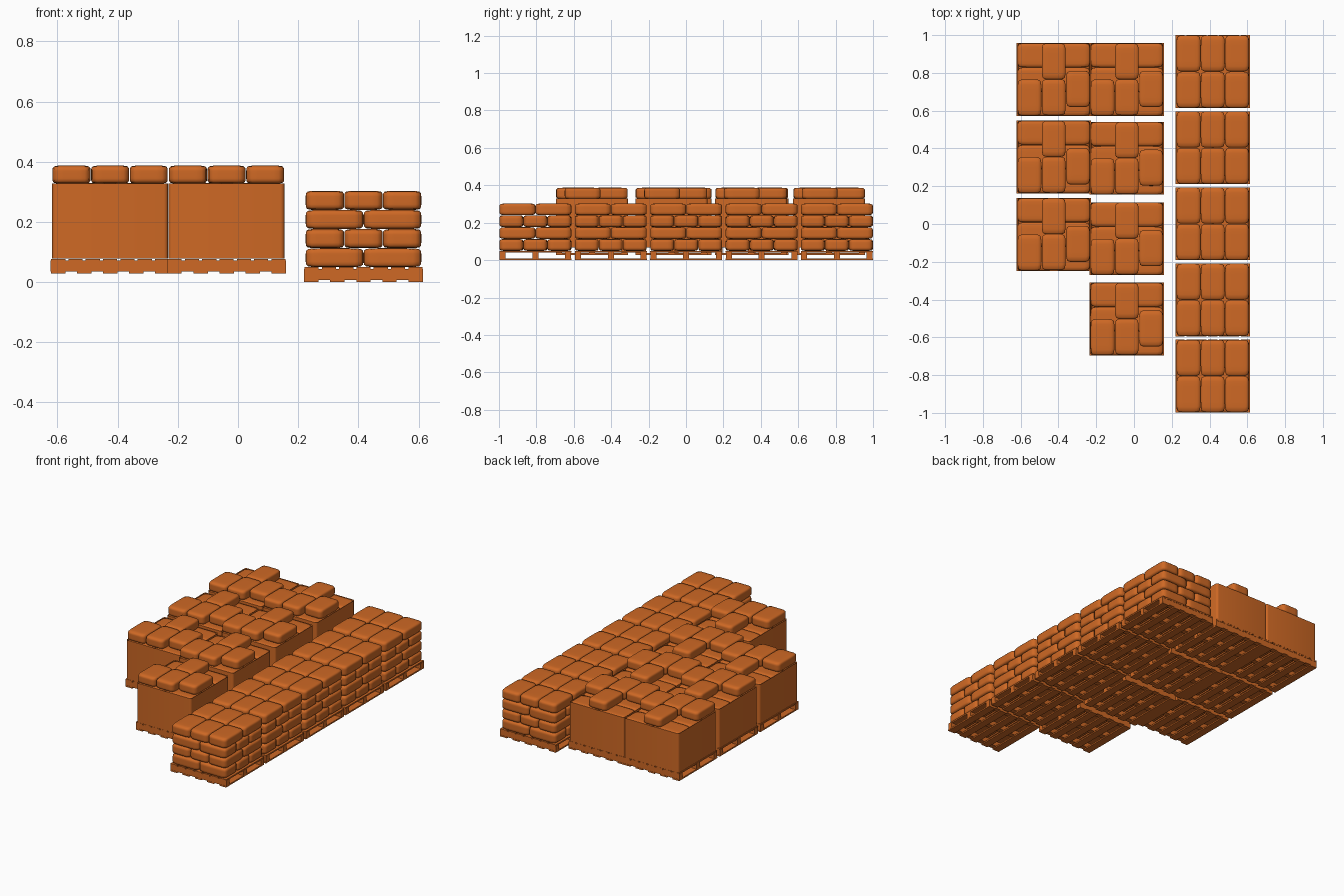
import bpy, bmesh
from mathutils import Vector

if "Cube" in bpy.data.objects:
    bpy.data.objects.remove(bpy.data.objects["Cube"], do_unlink=True)

orange = bpy.data.materials.new("burnt orange")
orange.use_nodes = True
COLOUR = (0.62, 0.14, 0.018, 1)
orange.diffuse_color = COLOUR
orange.node_tree.nodes["Principled BSDF"].inputs["Base Color"].default_value = COLOUR

W = 0.385          # load footprint
THIRD, HALF = W / 3, W / 2


def add_box(bm, centre, size):
    verts = bmesh.ops.create_cube(bm, size=1)["verts"]
    for v in verts:
        v.co = Vector(c + p * s for c, p, s in zip(centre, v.co, size))


def add_bag(bm, centre, size, power=8):
    """Pillow-like sack: a gridded cube squeezed to a superellipsoid."""
    bag = bmesh.new()
    bmesh.ops.create_cube(bag, size=2)
    bmesh.ops.subdivide_edges(bag, edges=bag.edges[:], cuts=6, use_grid_fill=True)
    for v in bag.verts:
        norm = sum(abs(c) ** power for c in v.co) ** (1 / power)
        p = v.co / norm
        v.co = Vector(c + q * s / 2 for c, q, s in zip(centre, p, size))
    temp = bpy.data.meshes.new("temporary_bag")
    bag.to_mesh(temp)
    bag.free()
    bm.from_mesh(temp)
    bpy.data.meshes.remove(temp)


def finish(bm, name, smooth=False):
    bmesh.ops.recalc_face_normals(bm, faces=bm.faces[:])
    mesh = bpy.data.meshes.new(name)
    for f in bm.faces:
        f.smooth = smooth
    bm.to_mesh(mesh)
    bm.free()
    mesh.materials.append(orange)
    return mesh


def add_layer(bm, z, height, along_x):
    """Six bags, lying along x (2 by 3) or along y (3 by 2)."""
    nx, ny = (2, 3) if along_x else (3, 2)
    for i in range(nx):
        for j in range(ny):
            centre = ((i + 0.5) * W / nx - HALF, (j + 0.5) * W / ny - HALF, z)
            add_bag(bm, centre, (W / nx - 0.001, W / ny - 0.001, height))


def make_pallet():
    bm = bmesh.new()
    for y in (-0.175, 0, 0.175):                      # bearers
        add_box(bm, (0, y, 0.025), (0.395, 0.032, 0.036))
    for i in range(7):                                # deck boards
        add_box(bm, ((i - 3) * 0.0575, 0, 0.045), (0.047, 0.385, 0.009))
    for i in range(5):                                # base boards
        add_box(bm, ((i - 2) * 0.0865, 0, 0.0045), (0.048, 0.385, 0.009))
    return finish(bm, "pallet")


def make_stack():
    bm = bmesh.new()
    for k in range(4):
        add_layer(bm, 0.081 + k * 0.0635, 0.063, k % 2 == 0)
    return finish(bm, "bag_stack", True)


def make_wrap():
    """Wrapped load: a rounded box with a sunken top."""
    bm = bmesh.new()
    add_box(bm, (0, 0, 0.175), (W, W, 0.25))
    upright = [e for e in bm.edges if abs(e.verts[0].co.z - e.verts[1].co.z) > 0.1]
    bmesh.ops.bevel(bm, geom=upright, offset=0.014, segments=4, profile=0.5, affect="EDGES")
    bm.normal_update()
    lid = [f for f in bm.faces if f.normal.z > 0.9]
    bmesh.ops.inset_region(bm, faces=lid, thickness=0.007, depth=0)
    for v in lid[0].verts:
        v.co.z -= 0.03
    return finish(bm, "wrapped_load")


def make_inner_bags():
    bm = bmesh.new()
    add_layer(bm, 0.272, 0.06, True)
    return finish(bm, "inner_bag_layer", True)


def make_loose_bags():
    bm = bmesh.new()
    for x, y in ((-THIRD, -0.096), (0, -0.094), (THIRD, -0.05), (0, 0.096)):
        add_bag(bm, (x, y, 0.329), (0.126, 0.191, 0.06))
    return finish(bm, "loose_top_bags", True)


pallet, stack = make_pallet(), make_stack()
wrap, inner, loose = make_wrap(), make_inner_bags(), make_loose_bags()


def place(meshes, x, y, z):
    for mesh in meshes:
        ob = bpy.data.objects.new(mesh.name, mesh)
        ob.location = (x, y, z)
        bpy.context.collection.objects.link(ob)
        if mesh is wrap:
            bpy.context.view_layer.objects.active = ob
            bpy.ops.object.select_all(action="DESELECT")
            ob.select_set(True)
            bpy.ops.object.shade_smooth_by_angle()


# Row of open bag stacks
for i in range(5):
    place((pallet, stack), 0.417, 0.807 - i * 0.403, 0)

# Two rows of wrapped loads
for x, rows in ((-0.425, (0.765, 0.355, -0.055)),
                (-0.038, (0.765, 0.348, -0.078, -0.503))):
    for y in rows:
        place((pallet, wrap, inner, loose), x, y, 0.028)
